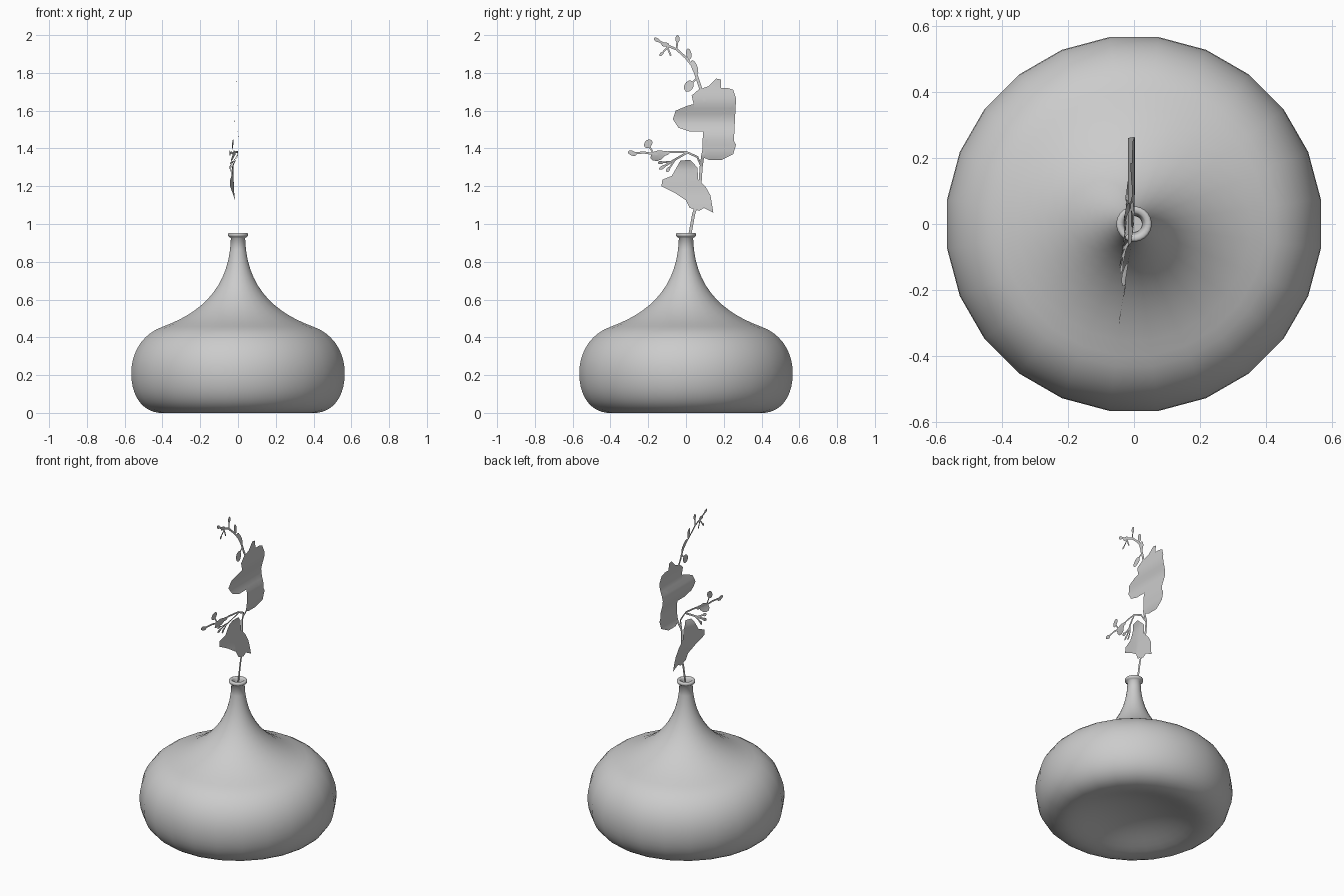
import bpy
import bmesh
import math
from mathutils import Vector
from mathutils.geometry import interpolate_bezier

default_cube = bpy.data.objects.get("Cube")
if default_cube:
    bpy.data.objects.remove(default_cube, do_unlink=True)


def make_material(name, color):
    material = bpy.data.materials.new(name)
    material.use_nodes = True
    material.diffuse_color = color
    material.node_tree.nodes["Principled BSDF"].inputs["Base Color"].default_value = color
    return material


pale_grey = make_material("pale_grey", (0.6, 0.6, 0.6, 1))


def finish(bm, name, material, angle):
    """Turn a bmesh into a smooth shaded object."""
    mesh = bpy.data.meshes.new(name)
    bm.to_mesh(mesh)
    bm.free()
    mesh.materials.append(material)
    obj = bpy.data.objects.new(name, mesh)
    bpy.context.collection.objects.link(obj)
    bpy.ops.object.select_all(action='DESELECT')
    obj.select_set(True)
    bpy.context.view_layer.objects.active = obj
    bpy.ops.object.shade_smooth_by_angle(angle=math.radians(angle))
    return obj


# ---- Vase: one lathed profile made of bezier spans (radius, height) ----
def span(start, handle_a, handle_b, end, count):
    points = [Vector((r, 0, z)) for r, z in (start, handle_a, handle_b, end)]
    return interpolate_bezier(*points, count)


def build_vase(sides=24):
    profile = []
    # recessed underside, belly, shoulder, neck
    profile += span((0, .08), (.2, .08), (.3, .01), (.39, 0), 9)
    profile += span((.42, 0), (.52, .01), (.57, .1), (.57, .21), 10)
    profile += span((.57, .21), (.57, .32), (.51, .42), (.4, .457), 10)[1:]
    profile += span((.4, .457), (.2, .53), (.045, .66), (.038, .925), 14)[1:]
    # rolled lip and the inside of the neck
    profile += span((.047, .932), (.056, .935), (.056, .952), (.047, .953), 6)
    profile += span((.036, .952), (.03, .945), (.024, .93), (.024, .9), 5)
    profile += [Vector((.024, 0, .7)), Vector((0, 0, .7))]

    bm = bmesh.new()
    verts = [bm.verts.new(p) for p in profile]
    edges = [bm.edges.new(pair) for pair in zip(verts, verts[1:])]
    bmesh.ops.rotate(bm, verts=verts, cent=(0, 0, 0),
                     matrix=Vector((1, 0, 0)).rotation_difference(
                         Vector((math.cos(math.pi / sides), math.sin(math.pi / sides), 0))).to_matrix())
    bmesh.ops.spin(bm, geom=verts + edges, cent=(0, 0, 0), axis=(0, 0, 1),
                   angle=math.tau, steps=sides)
    bmesh.ops.remove_doubles(bm, verts=bm.verts, dist=.0005)
    bmesh.ops.recalc_face_normals(bm, faces=bm.faces)
    return finish(bm, "vase", pale_grey, 60)


build_vase()


# ---- Flower spray: thin sheets drawn in the y-z plane, then gently waved ----
def outline(bm, points):
    face = bm.faces.new([bm.verts.new((0, y, z)) for y, z in points])
    bmesh.ops.triangulate(bm, faces=[face], ngon_method='EAR_CLIP')


def bud(bm, y, z, length, width, tilt):
    c, s = math.cos(math.radians(tilt)), math.sin(math.radians(tilt))
    points = []
    for i in range(10):
        a = math.tau * i / 10
        u, v = length * math.cos(a), width * math.sin(a)
        points.append((y + u * c - v * s, z + u * s + v * c))
    outline(bm, points)


def ribbon(bm, points, width):
    path = [Vector(p) for p in points]
    rows = []
    for i, p in enumerate(path):
        along = (path[min(i + 1, len(path) - 1)] - path[max(i - 1, 0)]).normalized()
        side = Vector((-along.y, along.x)) * width / 2
        rows.append([bm.verts.new((0, *q)) for q in (p + side, p - side)])
    for (a, b), (c, d) in zip(rows, rows[1:]):
        bm.faces.new((a, b, d, c))


WAVE = [(.7, -.01), (1.06, -.01), (1.2, -.022), (1.3, -.025), (1.37, 0), (1.45, .003),
        (1.55, -.018), (1.65, .002), (1.77, -.01), (1.9, -.03), (2.1, -.03)]


def wave(y, z):
    """Sideways drift of the sheet at a height."""
    offset = WAVE[-1][1]
    for (z0, x0), (z1, x1) in zip(WAVE, WAVE[1:]):
        if z0 <= z <= z1:
            t = (z - z0) / (z1 - z0)
            offset = x0 + (x1 - x0) * t * t * (3 - 2 * t)
            break
    return offset + (.15 * min(y, 0) if z < 1.46 else 0)


def finish_sheet(bm, name):
    # slice into bands so that the sheet can bend
    for i in range(45):
        bmesh.ops.bisect_plane(bm, geom=bm.verts[:] + bm.edges[:] + bm.faces[:],
                               plane_co=(0, 0, .8 + i * .027), plane_no=(0, 0, 1))
    bm.normal_update()
    bmesh.ops.reverse_faces(bm, faces=[f for f in bm.faces if f.normal.x < 0])
    for v in bm.verts:
        v.co.x = wave(v.co.y, v.co.z)
    bm.normal_update()
    return finish(bm, name, pale_grey, 80)


# Large open blossoms
bm = bmesh.new()
outline(bm, [(.16, 1.77), (.185, 1.765), (.185, 1.72), (.22, 1.72), (.25, 1.71), (.265, 1.665),
             (.24, 1.62), (.2, 1.59), (.17, 1.54), (.19, 1.51), (.235, 1.515), (.235, 1.47),
             (.265, 1.42), (.25, 1.37), (.19, 1.34), (.12, 1.34), (.085, 1.355), (.1, 1.4),
             (.115, 1.445), (.09, 1.49), (.02, 1.49), (-.04, 1.51), (-.07, 1.555),
             (-.055, 1.6), (.005, 1.625), (.04, 1.635), (.03, 1.68), (.065, 1.71), (.12, 1.73)])
finish_sheet(bm, "upper_blossoms")

bm = bmesh.new()
outline(bm, [(-.03, 1.335), (.02, 1.34), (.06, 1.3), (.065, 1.235), (.105, 1.195), (.13, 1.15),
             (.145, 1.06), (.095, 1.085), (.07, 1.07), (.02, 1.085), (0, 1.125),
             (-.06, 1.165), (-.13, 1.2), (-.125, 1.235), (-.075, 1.255)])
finish_sheet(bm, "lower_blossom")

# Main stem, side branch and twigs
bm = bmesh.new()
ribbon(bm, [(.005, .8), (.02, .94), (.04, 1.05), (.07, 1.15), (.08, 1.3), (.09, 1.37),
            (.12, 1.5), (.1, 1.65), (.07, 1.74), (.04, 1.83)], .016)
ribbon(bm, [(.04, 1.83), (0, 1.88), (-.05, 1.925), (-.1, 1.945), (-.165, 1.98)], .012)
ribbon(bm, [(.08, 1.31), (.06, 1.355), (0, 1.382), (-.08, 1.382), (-.165, 1.37),
            (-.22, 1.378), (-.295, 1.375)], .011)
ribbon(bm, [(.01, 1.38), (-.06, 1.34), (-.125, 1.3)], .011)
twigs = [((-.05, 1.92), (-.045, 1.98)), ((-.09, 1.945), (-.13, 1.9)),
         ((-.1, 1.94), (-.08, 1.89)), ((-.08, 1.33), (-.135, 1.325)),
         ((-.055, 1.345), (-.095, 1.285)), ((-.17, 1.37), (-.2, 1.42)),
         ((.055, 1.77), (.015, 1.73))]
for twig in twigs:
    ribbon(bm, twig, .009)
finish_sheet(bm, "stems")

# Closed buds: y, z, half length, half width, tilt
bm = bmesh.new()
buds = [(-.045, 1.98, .02, .012, 90), (-.155, 1.975, .018, .01, 150), (-.13, 1.9, .014, .008, 45),
        (-.11, 1.95, .02, .012, 0), (.015, 1.9, .03, .014, 100), (.045, 1.83, .04, .016, 110),
        (.015, 1.73, .032, .024, 60), (-.2, 1.425, .026, .02, 50), (-.15, 1.362, .04, .027, 20),
        (-.285, 1.375, .024, .013, 160), (-.125, 1.3, .02, .009, 30),
        (-.135, 1.325, .014, .009, 0), (-.095, 1.288, .016, .009, 60), (-.11, 1.375, .022, .012, 0)]
for values in buds:
    bud(bm, *values)
finish_sheet(bm, "buds")
